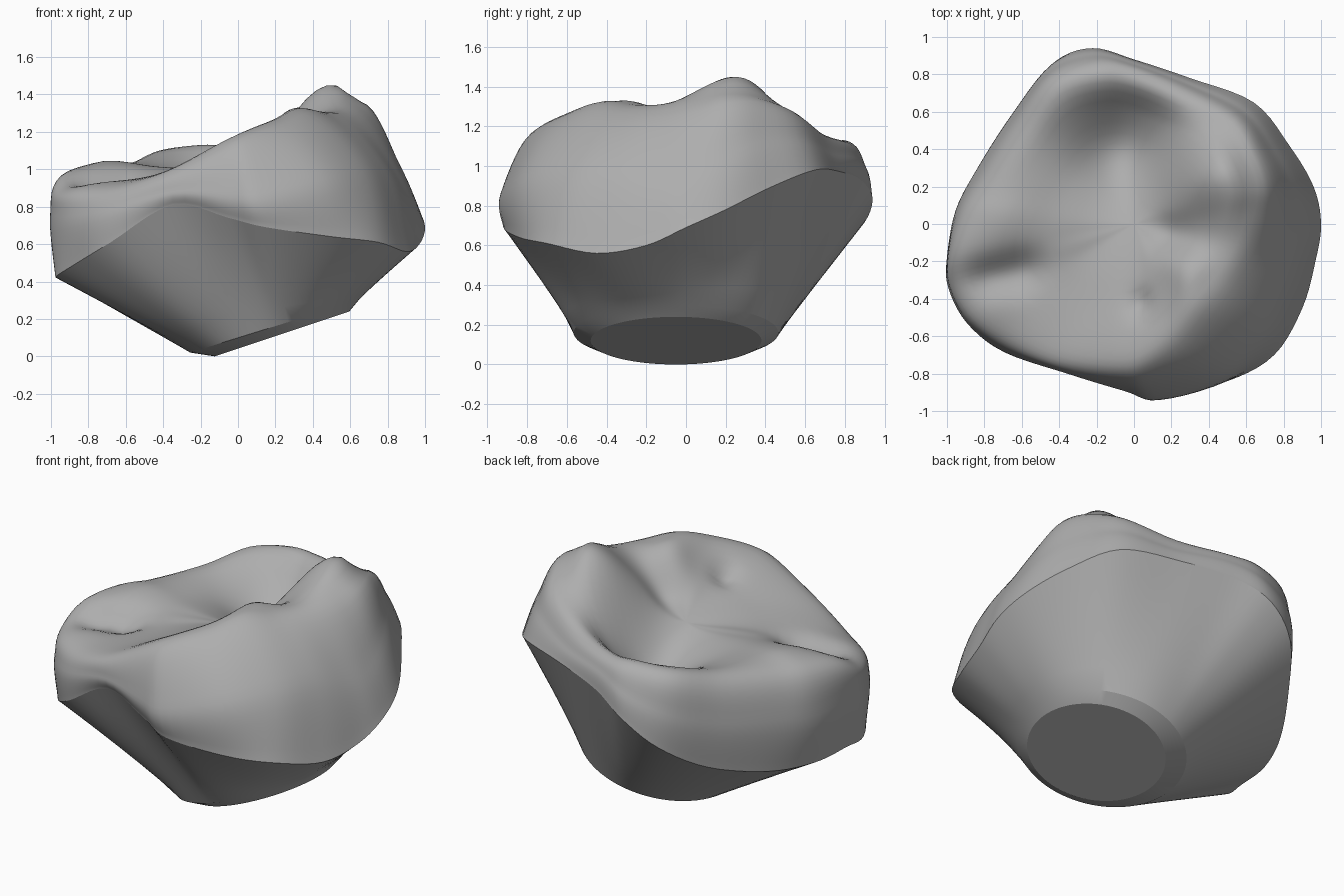
import bpy, bmesh, math
from mathutils import Vector

if "Cube" in bpy.data.objects:
    bpy.data.objects.remove(bpy.data.objects["Cube"])

grey = bpy.data.materials.new("stone grey")
grey.use_nodes = True
grey.diffuse_color = (0.42, 0.42, 0.42, 1)
grey.node_tree.nodes["Principled BSDF"].inputs["Base Color"].default_value = (0.42, 0.42, 0.42, 1)

# Control loops, counter-clockwise from +x: seam, bulge of the side, crest of the top
RIM = [(1, 0, .69), (.96, .2, .78), (.83, .42, .89), (.64, .65, .98), (.3, .78, .97),
       (0, .88, .93), (-.22, .94, .83), (-.42, .87, .68), (-.6, .64, .52), (-.8, .33, .43),
       (-.92, .05, .41), (-.96, -.2, .42), (-.97, -.36, .43), (-.86, -.53, .5),
       (-.68, -.68, .61), (-.35, -.78, .81), (-.05, -.86, .74), (.15, -.92, .69),
       (.5, -.84, .64), (.75, -.7, .61), (.9, -.45, .56), (.97, -.2, .6)]
BULGE = [(.89, 0, .95), (.85, .2, 1.05), (.76, .38, 1.12), (.6, .6, 1.13), (.32, .74, 1.06),
         (0, .86, 1.04), (-.22, .91, .97), (-.45, .83, .88), (-.65, .58, .78), (-.83, .3, .74),
         (-.95, .08, .72), (-1, -.18, .75), (-.99, -.34, .75), (-.89, -.53, .75),
         (-.69, -.68, .78), (-.35, -.8, .88), (-.05, -.89, .87), (.12, -.93, .87),
         (.45, -.82, .95), (.66, -.6, 1), (.78, -.35, 1), (.86, -.15, .95)]
CREST = [(.64, .05, 1.33), (.66, .2, 1.36), (.61, .35, 1.35), (.5, .52, 1.28), (.25, .66, 1.17),
         (-.02, .77, 1.13), (-.2, .79, 1.13), (-.42, .72, 1.1), (-.58, .5, 1.03),
         (-.75, .22, 1), (-.86, .05, 1), (-.92, -.15, .98), (-.91, -.32, .91),
         (-.81, -.48, .91), (-.62, -.6, .92), (-.38, -.71, .99), (-.08, -.76, 1.14),
         (.06, -.73, 1.2), (.22, -.61, 1.26), (.35, -.44, 1.32), (.48, -.28, 1.3),
         (.58, -.12, 1.3)]
CENTRE = Vector((0, 0, 1.05))

# Soft dents and lumps on the top: x, y, height, radius
DENTS = [(-.06, .4, -.25, .29), (.4, .25, .17, .24), (-.68, .02, .02, .17),
         (-.8, -.3, -.06, .1), (-.6, -.26, -.07, .11), (.26, -.22, .07, .13),
         (.2, -.06, -.05, .1), (.04, -.43, -.05, .07)]


def spline(a, b, c, d, t):
    return 0.5 * (2 * b + (c - a) * t + (2 * a - 5 * b + 4 * c - d) * t * t
                  + (3 * b - a - 3 * c + d) * t ** 3)


def smooth_loop(points, steps=5):
    p = [Vector(q) for q in points]
    n = len(p)
    return [spline(p[i - 1], p[i], p[(i + 1) % n], p[(i + 2) % n], s / steps)
            for i in range(n) for s in range(steps)]


def averaged(loop, reach):
    # Even out a ring by averaging each point with its neighbours
    n = len(loop)
    return [sum((loop[(i + k) % n] for k in range(-reach, reach + 1)), Vector()) / (2 * reach + 1)
            for i in range(n)]


def tilted_ring(guide, centre, rx, ry, rise):
    # Oval on a sloping plane, its points in line with the guide loop
    ring = []
    for g in guide:
        a = math.atan2(g.y, g.x)
        ring.append(Vector(centre) + Vector((rx * math.cos(a), ry * math.sin(a), rise * math.cos(a))))
    return ring


def loft(name, rings, tip, sharp_angle):
    # Skin the rings, then close the last one with a fan to the tip
    bm = bmesh.new()
    loops = [[bm.verts.new(p) for p in ring] for ring in rings]
    n = len(loops[0])
    for low, high in zip(loops, loops[1:]):
        for i in range(n):
            j = (i + 1) % n
            bm.faces.new((low[i], low[j], high[j], high[i]))
    end = bm.verts.new(tip)
    for i in range(n):
        bm.faces.new((loops[-1][i], loops[-1][(i + 1) % n], end))
    mesh = bpy.data.meshes.new(name)
    bm.to_mesh(mesh)
    bm.free()
    mesh.materials.append(grey)
    obj = bpy.data.objects.new(name, mesh)
    bpy.context.collection.objects.link(obj)
    bpy.ops.object.select_all(action='DESELECT')
    obj.select_set(True)
    bpy.context.view_layer.objects.active = obj
    bpy.ops.object.shade_smooth_by_angle(angle=math.radians(sharp_angle))
    return obj


def dent(p, weight):
    lift = sum(h * math.exp(-((p.x - x) ** 2 + (p.y - y) ** 2) / (r * r)) for x, y, h, r in DENTS)
    return p + Vector((0, 0, lift * weight))


rim, bulge, crest = (smooth_loop(loop) for loop in (RIM, BULGE, CREST))

# Flared lower body with a sloping, bevelled foot
foot_edge = tilted_ring(rim, (.195, -.05, .16), .45, .515, .14)
foot_face = tilted_ring(rim, (.235, -.05, .12), .36, .43, .12)
wall = [[r.lerp(f, k / 6) for r, f in zip(rim, foot_edge)] for k in range(7)]
body = loft("lower_body", wall + [foot_face], Vector((.235, -.05, .12)), 22)
body.data.flip_normals()

# Lumpy upper part: side, rounded crest, then the dented top
inner = averaged([c.lerp(CENTRE, .5) for c in crest], 7)
middle = [CENTRE] * len(crest)
half = len(inner) // 2
opposite = inner[half:] + inner[:half]
profile = [rim, rim, bulge, crest, inner, middle, opposite]
rings = []
for span in range(4):
    for k in range(8):
        t = k / 8
        weight = min(1, max(0, span + t - 2) * 2.5)
        rings.append([dent(spline(*pts, t), weight) for pts in zip(*profile[span:span + 4])])
loft("lumpy_top", rings, dent(CENTRE, 1), 50)
